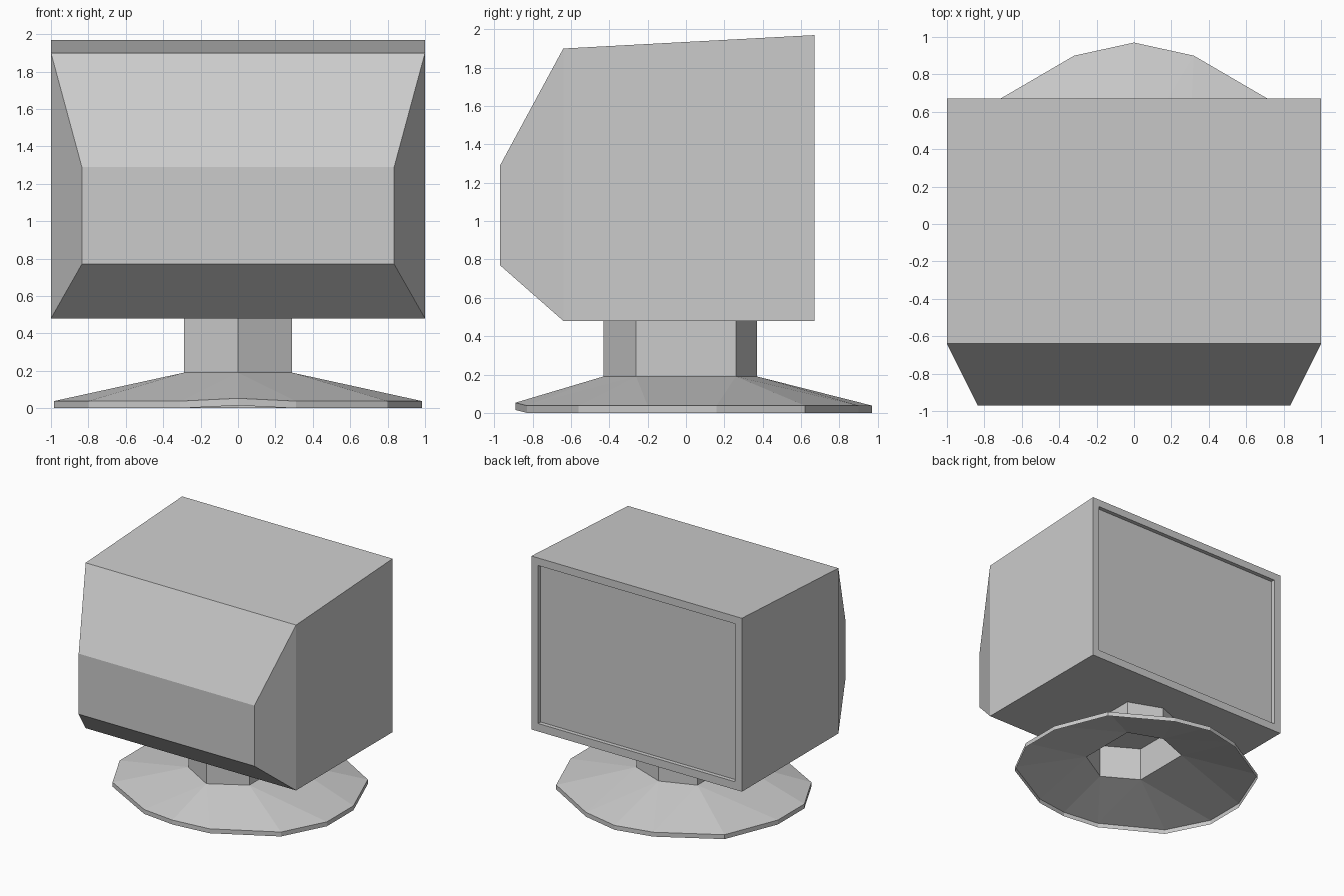
import bpy, bmesh

if "Cube" in bpy.data.objects:
    bpy.data.objects.remove(bpy.data.objects["Cube"])


def finish(bm, name, mirror=False):
    bmesh.ops.recalc_face_normals(bm, faces=bm.faces[:])
    mesh = bpy.data.meshes.new(name)
    bm.to_mesh(mesh)
    bm.free()
    obj = bpy.data.objects.new(name, mesh)
    bpy.context.collection.objects.link(obj)
    if mirror:
        obj.modifiers.new("mirror", 'MIRROR').use_clip = True
    return obj


def add_strip(bm, lower, upper):
    for i in range(len(lower) - 1):
        bm.faces.new((lower[i], lower[i + 1], upper[i + 1], upper[i]))


# Housing: rectangular sections (y, half width, bottom, top) from the
# tapered casing to the recessed screen
sections = [
    (-0.97, 0.835, 0.77, 1.29),
    (-0.64, 1.00, 0.48, 1.90),
    (0.67, 1.00, 0.48, 1.97),
    (0.67, 0.936, 0.548, 1.905),
    (0.635, 0.936, 0.548, 1.905),
]
bm = bmesh.new()
rings = [[bm.verts.new(p) for p in ((-w, y, b), (w, y, b), (w, y, t), (-w, y, t))]
         for y, w, b, t in sections]
for a, b in zip(rings, rings[1:]):
    add_strip(bm, a + a[:1], b + b[:1])
bm.faces.new(rings[0])
bm.faces.new(rings[-1])
finish(bm, "monitor_housing")

# Half outlines of the foot rim and the hexagonal neck, mirrored in x
rim = [(0, -0.89), (0.31, -0.83), (0.80, -0.56), (0.985, -0.20),
       (0.985, 0.16), (0.80, 0.62), (0.32, 0.90), (0, 0.97)]
hexagon = [(0, -0.43), (0.29, -0.26), (0.29, 0.26), (0, 0.37)]

# Foot: open shell with a low rim, slightly raised at the front tip
bm = bmesh.new()
lift = [0.015] + [0] * 7
low = [bm.verts.new((x, y, l)) for (x, y), l in zip(rim, lift)]
top = [bm.verts.new((x, y, 0.038 + l)) for (x, y), l in zip(rim, lift)]
neck = [bm.verts.new((x, y, 0.19)) for x, y in hexagon]
add_strip(bm, low, top)
owner = [0, 0, 1, 1, 2, 2, 2, 3]   # neck corner each rim corner fans to
for i in range(7):
    a, b = owner[i], owner[i + 1]
    bm.faces.new((top[i], top[i + 1], neck[b]))
    if a != b:
        bm.faces.new((top[i], neck[b], neck[a]))
finish(bm, "stand_foot", mirror=True)

# Neck: hollow hexagonal column
bm = bmesh.new()
add_strip(bm, *[[bm.verts.new((x, y, z)) for x, y in hexagon] for z in (0.19, 0.48)])
finish(bm, "stand_neck", mirror=True)
